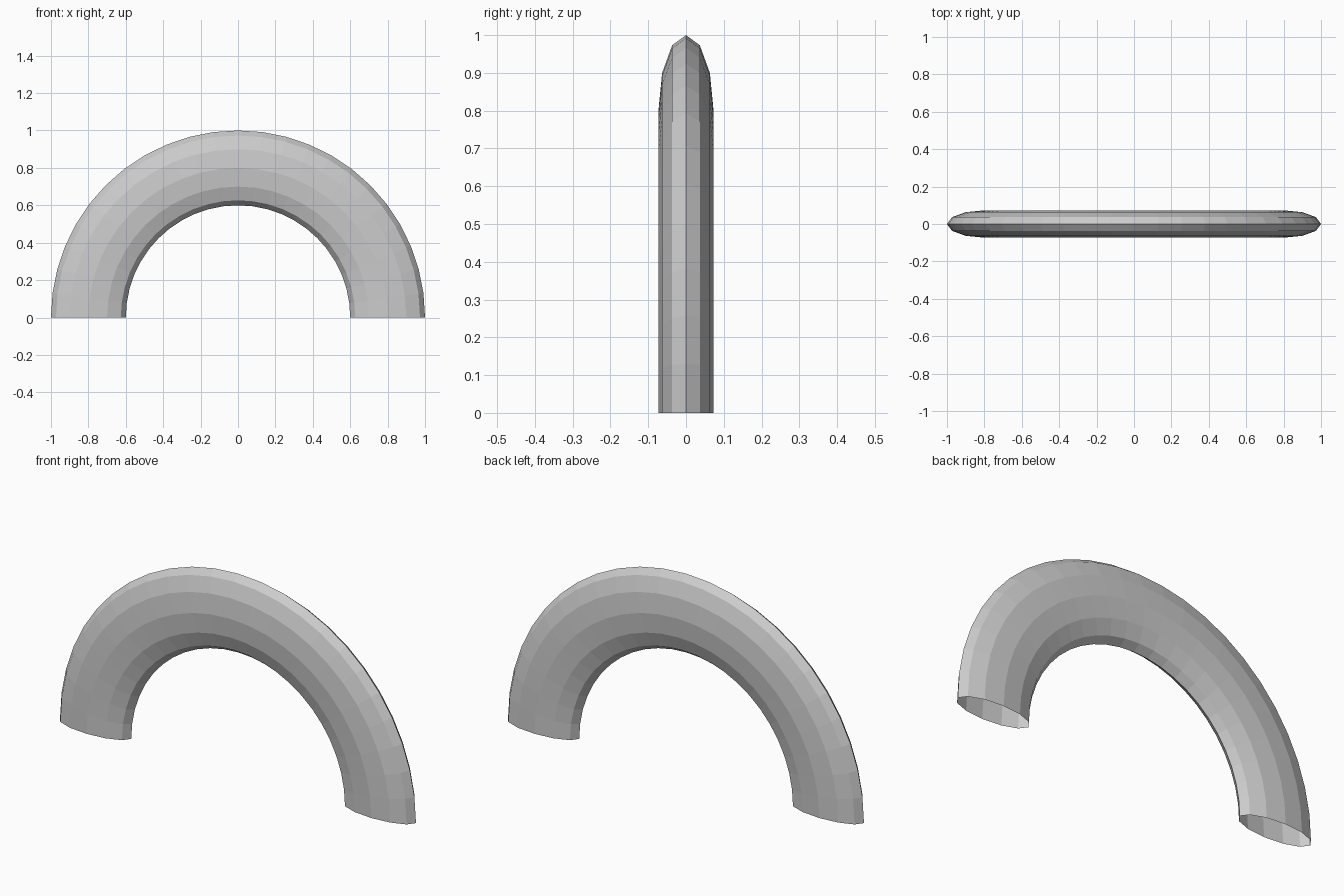
import bpy, bmesh
from math import sin, cos, pi

if "Cube" in bpy.data.objects:
    bpy.data.objects.remove(bpy.data.objects["Cube"])

SEGMENTS, SIDES = 24, 12           # steps along the arc, sides of the section
MID_RADIUS, HALF_WIDTH, HALF_DEPTH = 0.8, 0.2, 0.073

# Half ring with a flattened oval section, open at both ends
bm = bmesh.new()
rings = []
for i in range(SEGMENTS + 1):
    a = pi * i / SEGMENTS
    ring = []
    for j in range(SIDES):
        b = 2 * pi * j / SIDES
        r = MID_RADIUS + HALF_WIDTH * cos(b)
        ring.append(bm.verts.new((r * cos(a), HALF_DEPTH * sin(b), r * sin(a))))
    rings.append(ring)

for lower, upper in zip(rings, rings[1:]):
    for j in range(SIDES):
        k = (j + 1) % SIDES
        bm.faces.new((lower[j], upper[j], upper[k], lower[k]))

# Make the faces point outwards
bm.normal_update()
f = max(bm.faces, key=lambda f: f.calc_center_median().z)
if f.normal.z < 0:
    bmesh.ops.reverse_faces(bm, faces=bm.faces[:])

mesh = bpy.data.meshes.new("arch")
bm.to_mesh(mesh)
bm.free()
bpy.context.collection.objects.link(bpy.data.objects.new("arch", mesh))
